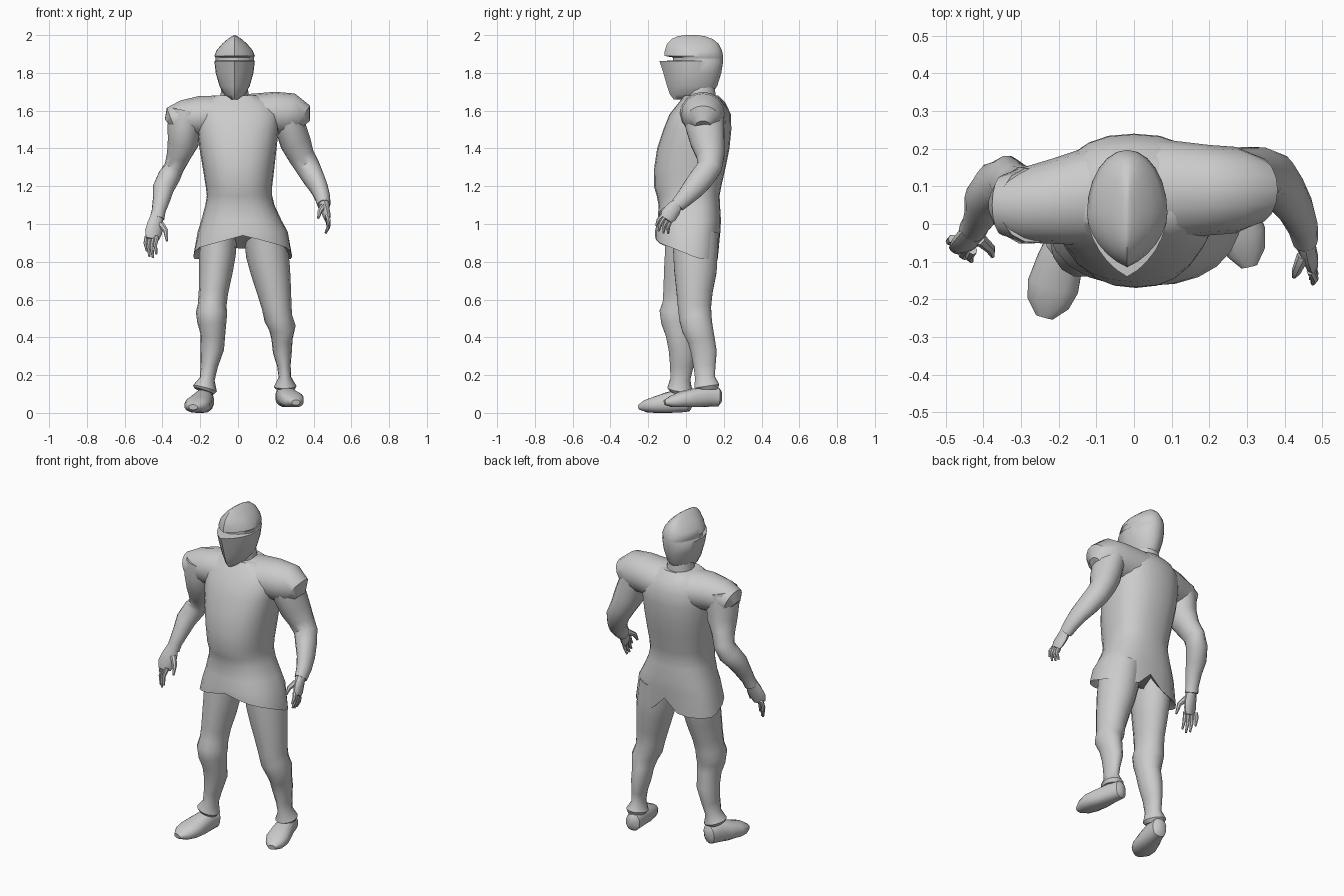
import bpy, math
from mathutils import Vector

steel = bpy.data.materials.new("light_grey_steel")
steel.diffuse_color = (0.6, 0.6, 0.6, 1)


def skin(name, rings, angle=40):
    """Join equal rings of points into a closed, smooth shaded tube."""
    n = len(rings[0])
    verts = [p for r in rings for p in r]
    faces = [(i * n + j, i * n + (j + 1) % n, (i + 1) * n + (j + 1) % n, (i + 1) * n + j)
             for i in range(len(rings) - 1) for j in range(n)]
    faces.append(tuple(reversed(range(n))))
    faces.append(tuple(range(len(verts) - n, len(verts))))
    me = bpy.data.meshes.new(name)
    me.from_pydata([tuple(v) for v in verts], [], faces)
    me.materials.append(steel)
    ob = bpy.data.objects.new(name, me)
    bpy.context.collection.objects.link(ob)
    bpy.ops.object.select_all(action='DESELECT')
    ob.select_set(True)
    bpy.context.view_layer.objects.active = ob
    bpy.ops.object.mode_set(mode='EDIT')
    bpy.ops.mesh.select_all(action='SELECT')
    bpy.ops.mesh.normals_make_consistent(inside=False)
    bpy.ops.object.mode_set(mode='OBJECT')
    bpy.ops.object.shade_smooth_by_angle(angle=math.radians(angle))
    return ob


def spow(v, e):
    return math.copysign(abs(v) ** e, v)


def tube(name, secs, ref, n=14, e=1.0, floor=None):
    """Sections (x, y, z, ra, rb) square to the path; ra lies along ref."""
    pts = [Vector(s[:3]) for s in secs]
    rings = []
    for i, s in enumerate(secs):
        t = (pts[min(i + 1, len(pts) - 1)] - pts[max(i - 1, 0)]).normalized()
        u = Vector(ref)
        u = (u - t * u.dot(t)).normalized()
        w = t.cross(u)
        ring = []
        for k in range(n):
            a = 2 * math.pi * k / n
            p = pts[i] + u * s[3] * spow(math.cos(a), e) + w * s[4] * spow(math.sin(a), e)
            if floor is not None:
                p.z = max(p.z, floor)
            ring.append(p)
        rings.append(ring)
    return skin(name, rings)


def stack(name, secs, cy, n=24, e=1.0, keel=0.0, shear=0.0, hem=None, angle=40):
    """Level sections (z, cx, rx, front y, back y); keel sharpens the front."""
    rings = []
    for i, (z, cx, rx, y0, y1) in enumerate(secs):
        ring = []
        for k in range(n):
            a = 2 * math.pi * k / n
            c, s = spow(math.cos(a), e), spow(math.sin(a), e)
            if s < 0:
                s = s * (1 - keel) - keel * (1 - abs(c))
            x = cx + rx * c
            y = cy + s * ((y1 - cy) if s > 0 else (cy - y0)) + shear * x
            zz = z if hem is None or i >= 2 else hem(x, y, i)
            ring.append((x, y, zz))
        rings.append(ring)
    return skin(name, rings, angle)


# torso with flared skirt; the hem rises at the groin and drops in two lobes behind
def hem(x, y, i):
    front = 0.885 + 0.055 * max(0, 1 - abs(x - 0.03) / 0.2)
    back = 0.815 + 0.09 * max(0, 1 - abs(x - 0.02) / 0.09)
    f = min(1, max(0, (y + 0.1) / 0.17))
    return front + (back - front) * f + (0.05 if i == 0 else 0)


stack("torso", [
    (0, 0.025, 0.20, -0.12, 0.13), (0, 0.025, 0.262, -0.165, 0.172),
    (0.96, 0.025, 0.238, -0.165, 0.182), (1.02, 0.018, 0.212, -0.15, 0.185),
    (1.10, 0.010, 0.183, -0.145, 0.18), (1.15, 0.008, 0.173, -0.155, 0.178),
    (1.20, 0.005, 0.176, -0.17, 0.187), (1.30, 0.003, 0.190, -0.168, 0.21),
    (1.40, 0.0, 0.204, -0.153, 0.23), (1.50, 0.0, 0.215, -0.12, 0.24),
    (1.58, 0.0, 0.215, -0.088, 0.238), (1.64, -0.005, 0.18, -0.04, 0.21),
    (1.68, -0.01, 0.11, -0.01, 0.17)], 0.04, e=0.85, hem=hem)

# shoulder yoke running from arm to arm
tube("shoulder_yoke", [
    (-0.368, 0.05, 1.53, 0.03, 0.04), (-0.35, 0.05, 1.545, 0.075, 0.08),
    (-0.29, 0.05, 1.56, 0.095, 0.10), (-0.20, 0.06, 1.57, 0.108, 0.115),
    (-0.08, 0.08, 1.57, 0.11, 0.135), (0.08, 0.09, 1.575, 0.115, 0.135),
    (0.20, 0.09, 1.585, 0.115, 0.12), (0.27, 0.09, 1.58, 0.115, 0.115),
    (0.325, 0.09, 1.55, 0.095, 0.09), (0.35, 0.09, 1.52, 0.04, 0.04)],
    (0, 0, 1), n=16)

# helmet: keeled dome, eye slit, wedge visor
stack("helmet", [
    (1.66, -0.018, 0.025, -0.065, 0.06), (1.685, -0.018, 0.055, -0.085, 0.135),
    (1.73, -0.018, 0.080, -0.10, 0.165), (1.80, -0.018, 0.100, -0.12, 0.187),
    (1.862, -0.018, 0.107, -0.14, 0.197), (1.866, -0.018, 0.102, -0.07, 0.197),
    (1.882, -0.018, 0.102, -0.07, 0.197), (1.89, -0.018, 0.107, -0.115, 0.196),
    (1.92, -0.018, 0.095, -0.112, 0.19), (1.955, -0.018, 0.065, -0.10, 0.172),
    (1.98, -0.018, 0.036, -0.075, 0.14), (1.994, -0.018, 0.015, -0.045, 0.10),
    (2.0, -0.018, 0.003, 0.0, 0.06)], 0.03, keel=0.3, angle=50)
tube("neck", [(-0.018, 0.08, 1.60, 0.085, 0.085), (-0.018, 0.075, 1.72, 0.07, 0.08)], (1, 0, 0))

# arms, from shoulder to cuff
tube("right_arm", [
    (-0.27, 0.05, 1.60, 0.09, 0.10), (-0.285, 0.05, 1.52, 0.088, 0.105),
    (-0.29, 0.065, 1.43, 0.083, 0.092), (-0.315, 0.09, 1.36, 0.064, 0.072),
    (-0.338, 0.115, 1.30, 0.053, 0.068), (-0.365, 0.105, 1.25, 0.060, 0.064),
    (-0.395, 0.065, 1.19, 0.057, 0.056), (-0.405, 0.03, 1.13, 0.046, 0.047),
    (-0.42, 0.0, 1.07, 0.037, 0.038), (-0.428, -0.015, 1.03, 0.038, 0.035)], (1, 0, 0))
tube("left_arm", [
    (0.255, 0.09, 1.60, 0.085, 0.11), (0.275, 0.10, 1.52, 0.082, 0.105),
    (0.305, 0.115, 1.43, 0.082, 0.092), (0.335, 0.13, 1.36, 0.070, 0.076),
    (0.37, 0.125, 1.30, 0.066, 0.066), (0.40, 0.085, 1.245, 0.058, 0.066),
    (0.43, 0.04, 1.19, 0.048, 0.060), (0.448, -0.005, 1.14, 0.041, 0.048),
    (0.455, -0.045, 1.10, 0.034, 0.040)], (1, 0, 0))


# hands: palm, four fingers and a thumb
def hand(side, palm, ref, knuckles, tips, thumb):
    tube(side + "_palm", palm, ref, n=10)
    for i, (k, t) in enumerate(zip(knuckles, tips)):
        k, t = Vector(k), Vector(t)
        m = (k + t) / 2 + Vector((0.008 if k.x > 0 else -0.008, -0.004, 0.004))
        tube(f"{side}_finger_{i + 1}", [(*k, .012, .012), (*m, .0105, .0105), (*t, .006, .006)], ref, n=7)
    tube(side + "_thumb", thumb, ref, n=7)


hand("right", [(-0.428, -0.015, 1.05, 0.032, 0.028), (-0.436, -0.035, 1.0, 0.045, 0.026),
               (-0.448, -0.052, 0.955, 0.047, 0.023), (-0.453, -0.062, 0.92, 0.036, 0.016)], (1, 0.35, 0),
     [(-0.482, -0.04, 0.935), (-0.465, -0.055, 0.925), (-0.447, -0.065, 0.925), (-0.428, -0.07, 0.935)],
     [(-0.482, -0.045, 0.855), (-0.468, -0.075, 0.825), (-0.45, -0.09, 0.82), (-0.432, -0.098, 0.84)],
     [(-0.41, -0.04, 1.0, .018, .018), (-0.382, -0.065, 0.965, .014, .014), (-0.376, -0.085, 0.91, .006, .006)])
hand("left", [(0.455, -0.045, 1.11, 0.03, 0.03), (0.462, -0.07, 1.075, 0.042, 0.023),
              (0.470, -0.092, 1.045, 0.044, 0.02), (0.474, -0.105, 1.025, 0.034, 0.015)], (0, -0.7, 0.7),
     [(0.47, -0.125, 1.045), (0.474, -0.115, 1.035), (0.477, -0.10, 1.02), (0.477, -0.085, 1.01)],
     [(0.475, -0.158, 0.99), (0.47, -0.145, 0.962), (0.465, -0.12, 0.952), (0.463, -0.095, 0.95)],
     [(0.45, -0.085, 1.09, .018, .018), (0.432, -0.125, 1.065, .013, .013), (0.425, -0.14, 1.03, .006, .006)])

# legs: thigh, knee plate, greave and ankle flare
tube("right_leg", [
    (-0.105, 0.02, 0.95, 0.10, 0.13), (-0.11, 0.01, 0.84, 0.098, 0.125),
    (-0.118, -0.005, 0.75, 0.090, 0.115), (-0.13, -0.025, 0.64, 0.078, 0.098),
    (-0.137, -0.035, 0.57, 0.076, 0.092), (-0.14, -0.045, 0.53, 0.083, 0.098),
    (-0.138, -0.045, 0.48, 0.077, 0.088), (-0.133, -0.035, 0.42, 0.066, 0.075),
    (-0.136, -0.02, 0.34, 0.062, 0.074), (-0.152, -0.022, 0.25, 0.046, 0.064),
    (-0.163, -0.03, 0.18, 0.040, 0.054), (-0.175, -0.033, 0.13, 0.065, 0.066),
    (-0.18, -0.035, 0.115, 0.055, 0.055)], (1, 0, 0))
tube("left_leg", [
    (0.14, 0.05, 0.95, 0.11, 0.125), (0.155, 0.05, 0.84, 0.113, 0.12),
    (0.172, 0.05, 0.75, 0.105, 0.115), (0.192, 0.045, 0.64, 0.090, 0.098),
    (0.205, 0.045, 0.56, 0.079, 0.09), (0.214, 0.05, 0.50, 0.075, 0.088),
    (0.235, 0.06, 0.45, 0.071, 0.084), (0.233, 0.08, 0.39, 0.056, 0.074),
    (0.235, 0.095, 0.32, 0.050, 0.070), (0.243, 0.098, 0.25, 0.036, 0.06),
    (0.248, 0.10, 0.19, 0.033, 0.054), (0.25, 0.11, 0.14, 0.060, 0.068),
    (0.25, 0.11, 0.125, 0.05, 0.058)], (1, 0, 0))

# feet: flat soled, heel to toe
tube("right_foot", [
    (-0.165, 0.035, 0.06, 0.03, 0.02), (-0.168, 0.02, 0.062, 0.055, 0.042),
    (-0.18, -0.035, 0.065, 0.063, 0.05), (-0.197, -0.10, 0.052, 0.056, 0.063),
    (-0.215, -0.165, 0.042, 0.044, 0.070), (-0.228, -0.21, 0.036, 0.034, 0.058),
    (-0.238, -0.247, 0.03, 0.014, 0.024)], (0, 0, 1), e=0.85, floor=0.0)
tube("left_foot", [
    (0.235, 0.187, 0.085, 0.03, 0.02), (0.238, 0.172, 0.085, 0.05, 0.042),
    (0.25, 0.11, 0.087, 0.055, 0.05), (0.268, 0.04, 0.077, 0.052, 0.060),
    (0.285, -0.025, 0.07, 0.044, 0.066), (0.298, -0.075, 0.06, 0.032, 0.052),
    (0.306, -0.113, 0.055, 0.014, 0.022)], (0, 0, 1), e=0.85, floor=0.03)
